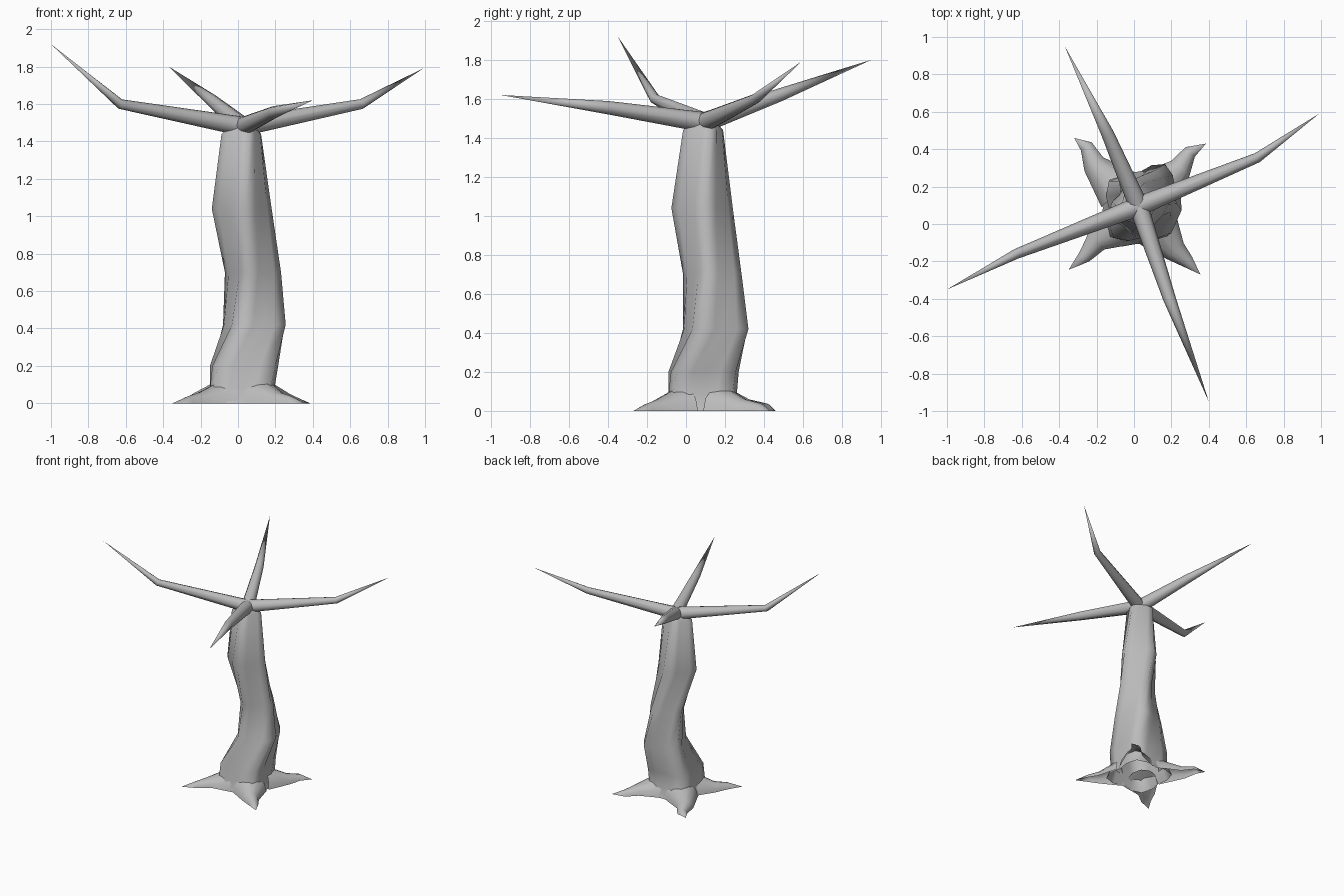
import bpy, bmesh, math
from mathutils import Vector

if "Cube" in bpy.data.objects:
    bpy.data.objects.remove(bpy.data.objects["Cube"])

bark = bpy.data.materials.new("grey bark")
bark.diffuse_color = (0.5, 0.5, 0.5, 1)
bark.use_nodes = True
bark.node_tree.nodes["Principled BSDF"].inputs["Base Color"].default_value = bark.diffuse_color


def skin(name, rings, closed=True, smooth=60):
    """Join rings of points into a surface; a one-point ring is a tip."""
    bm = bmesh.new()
    rows = [[bm.verts.new(p) for p in ring] for ring in rings]
    for a, b in zip(rows, rows[1:]):
        n = len(a)
        for i in range(n if closed else n - 1):
            j = (i + 1) % n
            if len(b) == 1:
                bm.faces.new((a[i], a[j], b[0]))
            else:
                bm.faces.new((a[i], a[j], b[j], b[i]))
    bmesh.ops.recalc_face_normals(bm, faces=bm.faces)
    mesh = bpy.data.meshes.new(name)
    bm.to_mesh(mesh)
    bm.free()
    obj = bpy.data.objects.new(name, mesh)
    bpy.context.collection.objects.link(obj)
    mesh.materials.append(bark)
    bpy.ops.object.select_all(action='DESELECT')
    obj.select_set(True)
    bpy.context.view_layer.objects.active = obj
    bpy.ops.object.shade_smooth_by_angle(angle=math.radians(smooth))
    return obj


# Trunk: twisted four-lobed rings, each fitted to its width and depth
def lobed_ring(z, x0, x1, y0, y1, turn, n=16, lobe=0.14):
    pts = []
    for i in range(n):
        t = 2 * math.pi * i / n
        r = 1 + lobe * math.cos(4 * t)
        t += math.radians(turn)
        pts.append((r * math.cos(t), r * math.sin(t)))
    mx = max(p[0] for p in pts)
    my = max(p[1] for p in pts)
    return [Vector(((x0 + x1) / 2 + p[0] / mx * (x1 - x0) / 2,
                    (y0 + y1) / 2 + p[1] / my * (y1 - y0) / 2, z)) for p in pts]


levels = [
    (0.00, -0.18, 0.22, -0.12, 0.29, -45),
    (0.08, -0.15, 0.195, -0.09, 0.26, -45),
    (0.20, -0.15, 0.215, -0.09, 0.27, -40),
    (0.42, -0.08, 0.255, -0.015, 0.32, -25),
    (0.70, -0.07, 0.23, -0.015, 0.285, -10),
    (1.04, -0.14, 0.18, -0.075, 0.24, 8),
    (1.44, -0.088, 0.123, -0.015, 0.19, 22),
    (1.50, -0.02, 0.07, 0.05, 0.14, 22),
]
skin("trunk", [lobed_ring(*lv) for lv in levels] + [[Vector((0.025, 0.095, 1.525))]])


# Branches: tapering bent tubes ending in a point
def branch(name, path, radii, sides=8):
    path = [Vector(p) for p in path]
    rings = []
    for i, p in enumerate(path[:-1]):
        d = (path[i + 1] - p).normalized()
        if i:
            d = (d + (p - path[i - 1]).normalized()).normalized()
        side = d.cross(Vector((0, 0, 1))).normalized()
        up = side.cross(d)
        rings.append([p + radii[i] * (side * math.cos(a) + up * math.sin(a))
                      for a in (2 * math.pi * k / sides for k in range(sides))])
    skin(name, rings + [[path[-1]]])


hub = (0.025, 0.095, 1.48)
for name, bend, tip, r in [
    ("left_branch", (-0.63, -0.16, 1.60), (-1.0, -0.35, 1.92), 0.027),
    ("right_branch", (0.66, 0.355, 1.60), (0.99, 0.59, 1.79), 0.027),
    ("back_branch", (-0.14, 0.48, 1.62), (-0.37, 0.95, 1.80), 0.034),
    ("front_branch", (0.19, -0.40, 1.555), (0.40, -0.95, 1.62), 0.034),
]:
    branch(name, [hub, bend, tip], [0.052, r])


# Roots: low arched strips, open underneath, with curled tips on the ground
def root(name, path):
    path = [Vector((x, y, 0)) for x, y in path]
    rings = []
    for i, (half, high) in enumerate([(0.13, 0.13), (0.062, 0.06), (0.036, 0.038)]):
        d = (path[i + 1] - path[max(i - 1, 0)]).normalized()
        side = Vector((-d.y, d.x, 0))
        rings.append([path[i] + side * half * math.cos(a) + Vector((0, 0, high * math.sin(a)))
                      for a in (math.pi * k / 6 for k in range(7))])
    skin(name, rings + [[path[3]]], closed=False)


root("back_left_root", [(-0.08, 0.18), (-0.215, 0.32), (-0.255, 0.415), (-0.32, 0.46)])
root("back_right_root", [(0.13, 0.18), (0.25, 0.30), (0.30, 0.385), (0.385, 0.43)])
root("front_left_root", [(-0.07, 0.0), (-0.20, -0.09), (-0.265, -0.175), (-0.35, -0.245)])
root("front_right_root", [(0.12, -0.02), (0.22, -0.145), (0.285, -0.20), (0.355, -0.27)])
